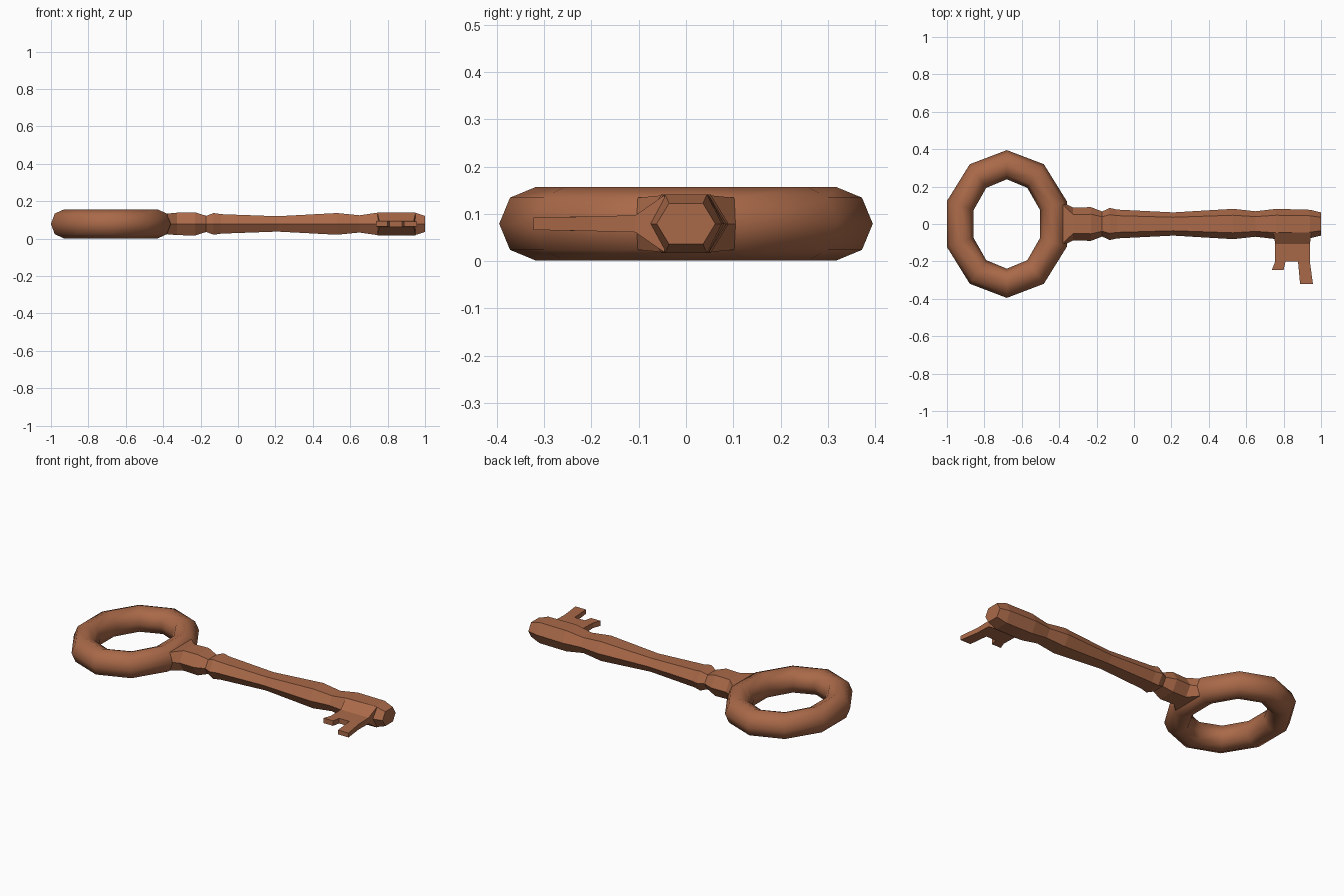
import bpy, bmesh
from math import sin, cos, pi

if "Cube" in bpy.data.objects:
    bpy.data.objects.remove(bpy.data.objects["Cube"], do_unlink=True)

MID = 0.079  # height of the centre plane

bronze = bpy.data.materials.new("brown bronze")
bronze.use_nodes = True
bronze.diffuse_color = (0.40, 0.142, 0.066, 1)
bronze.node_tree.nodes["Principled BSDF"].inputs["Base Color"].default_value = bronze.diffuse_color


def loft(name, sections, closed=False, smooth=False):
    """Skin a row of equal cross-sections; cap the ends unless closed."""
    bm = bmesh.new()
    loops = [[bm.verts.new(p) for p in s] for s in sections]
    pairs = list(zip(loops, loops[1:]))
    if closed:
        pairs.append((loops[-1], loops[0]))
    else:
        bm.faces.new(loops[0])
        bm.faces.new(loops[-1])
    n = len(loops[0])
    for a, b in pairs:
        for i in range(n):
            j = (i + 1) % n
            bm.faces.new((a[i], a[j], b[j], b[i]))
    bmesh.ops.recalc_face_normals(bm, faces=bm.faces)
    for f in bm.faces:
        f.smooth = smooth
    mesh = bpy.data.meshes.new(name)
    bm.to_mesh(mesh)
    bm.free()
    mesh.materials.append(bronze)
    obj = bpy.data.objects.new(name, mesh)
    bpy.context.collection.objects.link(obj)
    return obj


# Bow: oval ring of ten segments with an eight-sided tube
def tube_section(a):
    points = []
    for k in range(8):
        t = k * pi / 4
        points.append((-0.68 + cos(a) * (0.262 + 0.075 * cos(t)),
                       sin(a) * (0.317 + 0.078 * cos(t)),
                       MID + 0.078 * sin(t)))
    return points


loft("bow_ring", [tube_section(pi / 2 + i * pi / 5) for i in range(10)], True, True)


# Shaft: six-sided, with a flared base, a collar and a swelling tip
def hexagon(x, half_y, half_z, flat=0.58, side_shift=0.0):
    f = half_y * flat
    return [(x + side_shift, half_y, MID), (x, f, MID + half_z), (x, -f, MID + half_z),
            (x + side_shift, -half_y, MID), (x, -f, MID - half_z), (x, f, MID - half_z)]


profile = [(-0.325, 0.088, 0.060), (-0.23, 0.090, 0.062), (-0.17, 0.067, 0.043),
           (-0.13, 0.086, 0.058), (-0.09, 0.077, 0.052), (0.21, 0.062, 0.041),
           (0.53, 0.081, 0.058), (0.65, 0.068, 0.046), (0.76, 0.081, 0.062),
           (0.94, 0.076, 0.062), (1.0, 0.062, 0.043)]
loft("shaft", [hexagon(-0.38, 0.105, 0.055, 0.97, 0.02)] + [hexagon(*p) for p in profile])


# Bit: a wedge narrowing from the shaft into a thin plate with two teeth
def slab(y, x0, x1, half_z):
    return [(x0, y, MID + half_z), (x1, y, MID + half_z),
            (x1, y, MID - half_z), (x0, y, MID - half_z)]


loft("bit_plate", [slab(-0.045, 0.745, 0.95, 0.061), slab(-0.107, 0.755, 0.94, 0.018),
                   slab(-0.2, 0.755, 0.94, 0.0155)])
loft("short_tooth", [slab(-0.2, 0.755, 0.81, 0.0155), slab(-0.245, 0.737, 0.80, 0.015)])
loft("long_tooth", [slab(-0.2, 0.877, 0.94, 0.0155), slab(-0.322, 0.888, 0.957, 0.013)])
